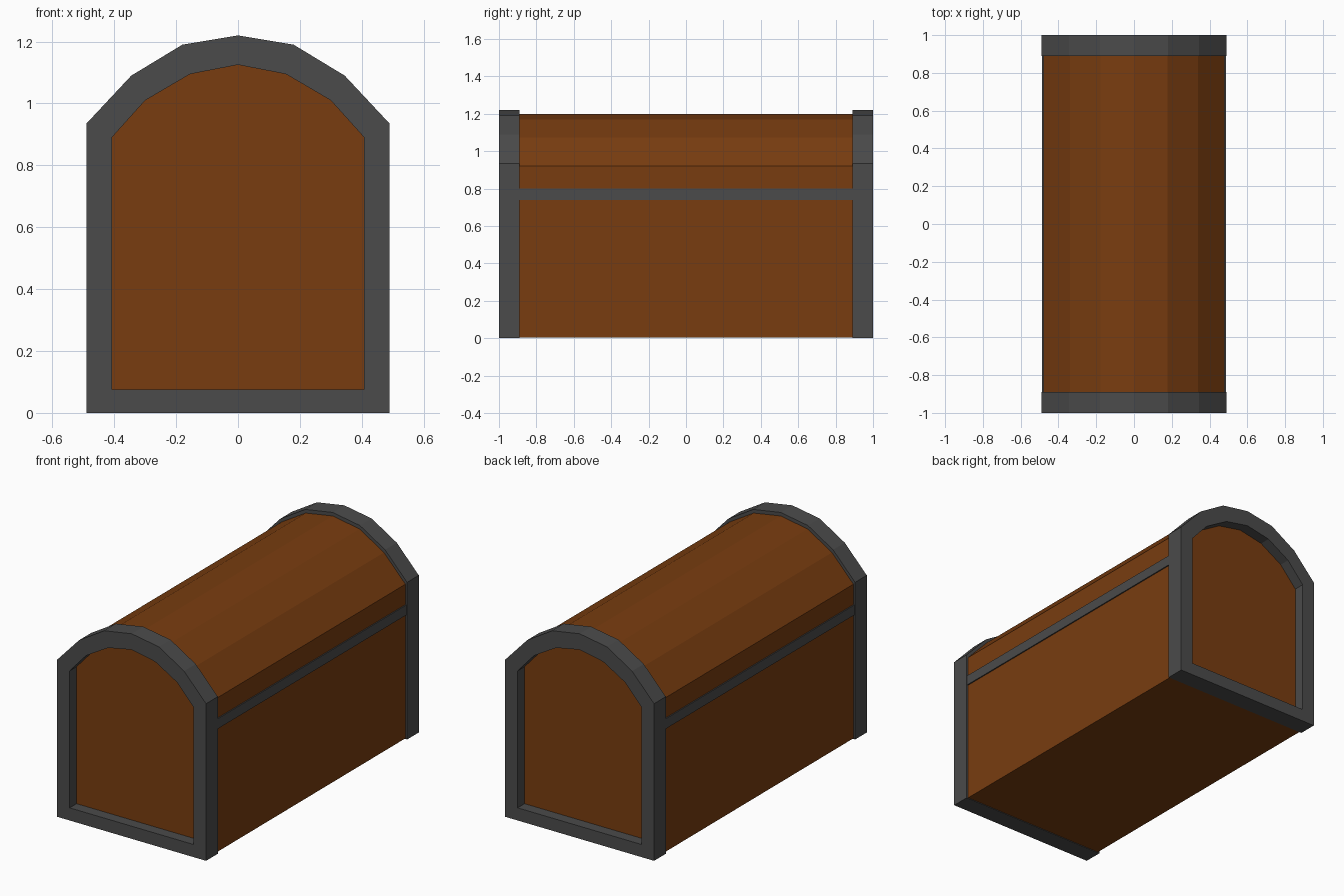
import bpy, bmesh

if "Cube" in bpy.data.objects:
    bpy.data.objects.remove(bpy.data.objects["Cube"])

# Half profiles (x, z) from the bottom corner up to the crown
OUTER = [(0.49, 0.0), (0.49, 0.935), (0.345, 1.09), (0.18, 1.19), (0.0, 1.22)]
INNER = [(0.408, 0.075), (0.408, 0.89), (0.30, 1.01), (0.155, 1.095), (0.0, 1.125)]
BODY = [(0.479, 0.004), (0.479, 0.921), (0.338, 1.072), (0.177, 1.169), (0.0, 1.199)]


def material(name, color):
    mat = bpy.data.materials.new(name)
    mat.diffuse_color = (*color, 1)
    mat.use_nodes = True
    mat.node_tree.nodes["Principled BSDF"].inputs["Base Color"].default_value = mat.diffuse_color
    return mat


wood = material("wood", (0.19, 0.046, 0.005))
iron = material("dark_iron", (0.07, 0.07, 0.07))


def mirrored(half):
    return half + [(-x, z) for x, z in reversed(half[:-1])]


def finish(name, bm, mat):
    bmesh.ops.recalc_face_normals(bm, faces=bm.faces[:])
    mesh = bpy.data.meshes.new(name)
    bm.to_mesh(mesh)
    bm.free()
    mesh.materials.append(mat)
    obj = bpy.data.objects.new(name, mesh)
    bpy.context.collection.objects.link(obj)
    return obj


def loop(bm, half, y):
    return [bm.verts.new((x, y, z)) for x, z in mirrored(half)]


def bridge(bm, a, b):
    n = len(a)
    for i in range(n):
        j = (i + 1) % n
        bm.faces.new((a[i], a[j], b[j], b[i]))


def solid(name, half, y0, y1, mat):
    bm = bmesh.new()
    a, b = loop(bm, half, y0), loop(bm, half, y1)
    bridge(bm, a, b)
    bm.faces.new(a)
    bm.faces.new(b)
    return finish(name, bm, mat)


def ring(name, y0, y1, mat):
    bm = bmesh.new()
    loops = [loop(bm, OUTER, y0), loop(bm, OUTER, y1),
             loop(bm, INNER, y1), loop(bm, INNER, y0)]
    for i in range(4):
        bridge(bm, loops[i], loops[(i + 1) % 4])
    return finish(name, bm, mat)


# Wooden body with its arched lid, ending as recessed panels in the frames
solid("chest_body", BODY, -0.935, 0.935, wood)

# Iron end frames
ring("front_frame", -1.0, -0.89, iron)
ring("back_frame", 0.89, 1.0, iron)

# Iron bands along the long sides
for side, label in ((1, "right"), (-1, "left")):
    bm = bmesh.new()
    bmesh.ops.create_cube(bm, size=1)
    bmesh.ops.scale(bm, vec=(0.02, 1.8, 0.06), verts=bm.verts[:])
    bmesh.ops.translate(bm, vec=(side * 0.476, 0, 0.77), verts=bm.verts[:])
    finish(label + "_band", bm, iron)
